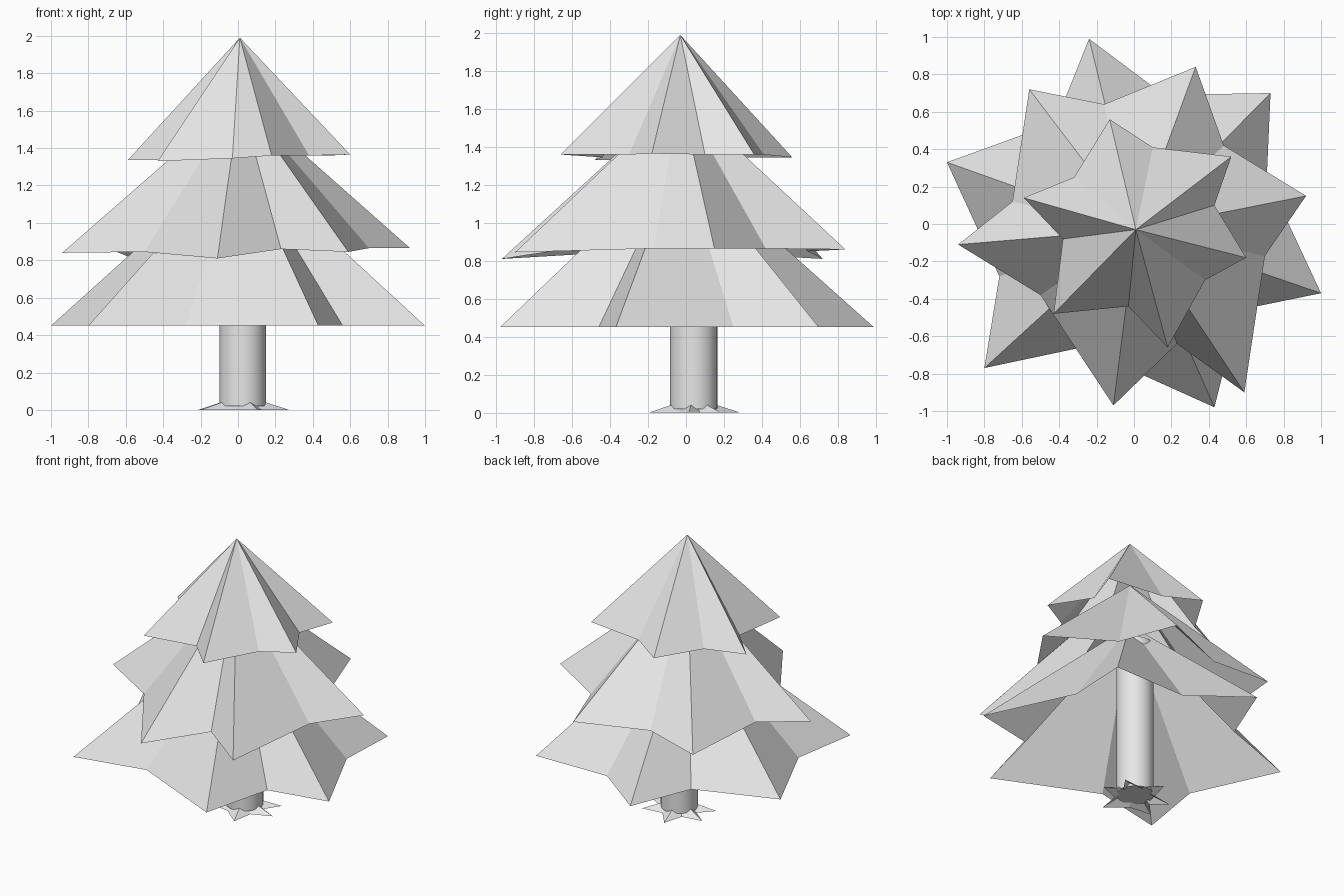
import bpy
import bmesh
from math import cos, sin, radians

cube = bpy.data.objects.get("Cube")
if cube:
    bpy.data.objects.remove(cube, do_unlink=True)

# One plain colour for the whole tree
grey = bpy.data.materials.new("light_grey")
grey.use_nodes = True
colour = (0.8, 0.8, 0.8, 1.0)
grey.diffuse_color = colour
grey.node_tree.nodes["Principled BSDF"].inputs["Base Color"].default_value = colour


def add_object(name, bm):
    """Turn a bmesh into a named object with the shared material."""
    mesh = bpy.data.meshes.new(name)
    bm.to_mesh(mesh)
    bm.free()
    mesh.materials.append(grey)
    obj = bpy.data.objects.new(name, mesh)
    bpy.context.scene.collection.objects.link(obj)
    return obj


def star_cone(name, apex, rim):
    """Open star-shaped cone: a clockwise rim of tips and notches joined to an apex."""
    bm = bmesh.new()
    top = bm.verts.new(apex)
    ring = [bm.verts.new(point) for point in rim]
    for index, vert in enumerate(ring):
        bm.faces.new((vert, ring[index - 1], top))
    return add_object(name, bm)


# Foliage: each rim alternates tip, notch
star_cone("top_branches", (0.01, -0.03, 1.99), [
    (-0.13, 0.56, 1.345), (0.10, 0.41, 1.36),
    (0.52, 0.36, 1.36), (0.43, 0.10, 1.36),
    (0.60, -0.18, 1.365), (0.38, -0.30, 1.36),
    (0.18, -0.66, 1.36), (-0.03, -0.44, 1.345),
    (-0.43, -0.48, 1.33), (-0.38, -0.08, 1.335),
    (-0.59, 0.14, 1.335), (-0.32, 0.25, 1.345),
])
star_cone("middle_branches", (0.01, -0.03, 1.67), [
    (-0.56, 0.72, 0.81), (-0.16, 0.64, 0.85),
    (0.33, 0.84, 0.86), (0.48, 0.42, 0.865),
    (0.92, 0.15, 0.865), (0.70, -0.17, 0.865),
    (0.59, -0.90, 0.845), (0.23, -0.64, 0.86),
    (-0.11, -0.97, 0.81), (-0.50, -0.38, 0.845),
    (-0.94, -0.11, 0.84), (-0.65, 0.12, 0.845),
])
lower_rim = [
    (-0.24, 0.99), (0.16, 0.69), (0.73, 0.70), (0.71, 0.25),
    (1.0, -0.37), (0.56, -0.46), (0.43, -0.98), (-0.28, -0.66),
    (-0.80, -0.77), (-0.72, -0.28), (-1.0, 0.33), (-0.42, 0.54),
]
star_cone("lower_branches", (0.01, -0.03, 1.36), [(x, y, 0.45) for x, y in lower_rim])

# Trunk
trunk_x, trunk_y = 0.025, 0.04
trunk_bottom, trunk_top = 0.02, 1.17
bpy.ops.mesh.primitive_cylinder_add(
    vertices=32, radius=0.125, depth=trunk_top - trunk_bottom,
    location=(trunk_x, trunk_y, (trunk_top + trunk_bottom) / 2))
trunk = bpy.context.object
trunk.name = "trunk"
trunk.data.materials.append(grey)
bpy.ops.object.shade_smooth_by_angle()

# Roots: a small flat star around the foot of the trunk
root_angles = [205, 162, 101, 35, -6, -71]
root_rim = []
for index, angle in enumerate(root_angles):
    following = root_angles[index + 1] if index < 5 else root_angles[0] - 360
    for turn, radius in ((angle, 0.25), ((angle + following) / 2, 0.135)):
        root_rim.append((trunk_x + radius * cos(radians(turn)),
                         trunk_y + radius * sin(radians(turn)), 0.0))
star_cone("roots", (trunk_x, trunk_y, 0.08), root_rim)
